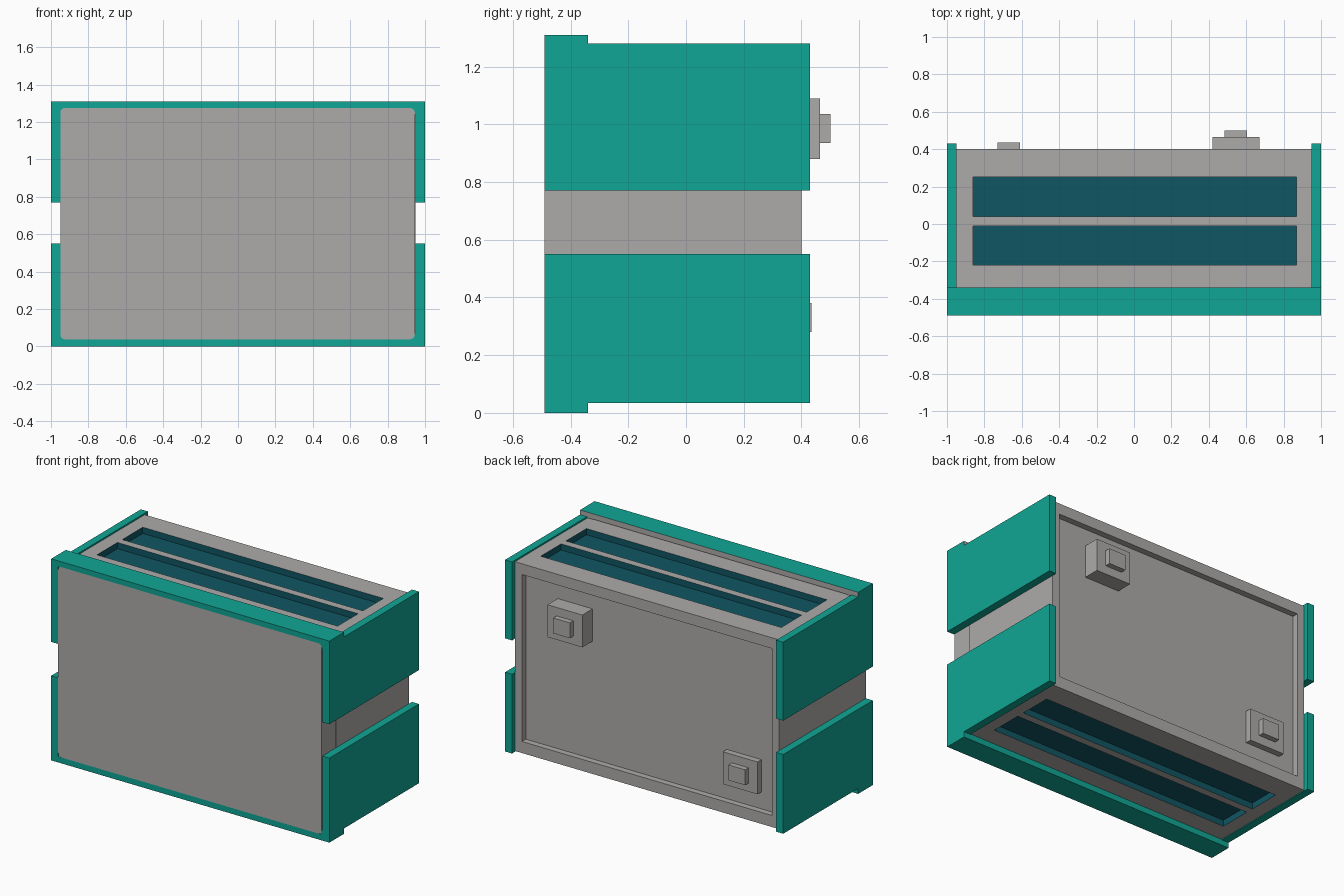
import bpy

if "Cube" in bpy.data.objects:
    bpy.data.objects.remove(bpy.data.objects["Cube"])


def material(name, rgb):
    m = bpy.data.materials.new(name)
    m.diffuse_color = (*rgb, 1)
    m.use_nodes = True
    m.node_tree.nodes["Principled BSDF"].inputs["Base Color"].default_value = m.diffuse_color
    return m


GREY = material("warm grey", (0.42, 0.41, 0.40))
TEAL = material("teal", (0.005, 0.38, 0.30))
DARK = material("dark teal", (0.005, 0.093, 0.125))


def box(name, x, y, z, mat):
    """Axis-aligned box from (min, max) pairs."""
    bpy.ops.mesh.primitive_cube_add(size=1)
    ob = bpy.context.object
    ob.name = name
    for v in ob.data.vertices:
        v.co = [lo + (hi - lo) * (c + 0.5) for c, (lo, hi) in zip(v.co, (x, y, z))]
    ob.data.materials.append(mat)
    return ob


def cut(target, cutter):
    """Subtract the cutter, keeping the cutter's colour on the new walls."""
    cutter.hide_render = True
    mod = target.modifiers.new("cut", 'BOOLEAN')
    mod.operation = 'DIFFERENCE'
    mod.solver = 'EXACT'
    mod.material_mode = 'TRANSFER'
    mod.object = cutter
    bpy.context.view_layer.objects.active = target
    bpy.ops.object.modifier_apply(modifier=mod.name)
    bpy.data.objects.remove(cutter)


# main body with vent slots above and below and a recessed back panel
body = box("body", (-0.95, 0.95), (-0.35, 0.40), (0.04, 1.27), GREY)
for y in ((0.04, 0.25), (-0.22, -0.01)):
    for z in ((1.23, 1.4), (-0.1, 0.08)):
        cut(body, box("slot_cutter", (-0.86, 0.87), y, z, DARK))
cut(body, box("back_cutter", (-0.90, 0.90), (0.36, 0.6), (0.115, 1.20), GREY))

# front plate with rounded corners
plate = box("front_plate", (-0.95, 0.945), (-0.49, -0.35), (0.038, 1.275), GREY)
bevel = plate.modifiers.new("round", 'BEVEL')
bevel.width = 0.025
bevel.segments = 4
bevel.limit_method = 'WEIGHT'
weights = plate.data.attributes.new("bevel_weight_edge", 'FLOAT', 'EDGE')
for e in plate.data.edges:
    a, b = (plate.data.vertices[i].co for i in e.vertices)
    weights.data[e.index].value = float(abs(a.y - b.y) > 0.1)

# teal lips across the front, with fillers behind the rounded corners
for label, z, corner in (("lower", (0, 0.038), (0.036, 0.07)),
                         ("upper", (1.275, 1.31), (1.24, 1.277))):
    lip = box(label + "_front_lip", (-1, 1), (-0.49, -0.34), z, TEAL)
    for s in (-1, 1):
        box(label + "_corner_filler", sorted((s * 0.915, s * 0.955)),
            (-0.489, -0.345), corner, TEAL)

# the rear edge of the upper lip is grey
lip.data.materials.append(GREY)
for p in lip.data.polygons:
    if p.normal.y > 0.9:
        p.material_index = 1

# split side panels
for s, side in ((-1, "left"), (1, "right")):
    for label, z in (("lower", (0.035, 0.55)), ("upper", (0.77, 1.28))):
        box(f"{side}_{label}_panel", sorted((s * 0.95, s)), (-0.49, 0.43), z, TEAL)

# stepped connectors on the back panel
for name, cx, cz, depth in (("upper_connector", 0.545, 0.985, 0.465),
                            ("lower_connector", -0.67, 0.33, 0.40)):
    box(name + "_base", (cx - 0.125, cx + 0.125), (0.355, depth),
        (cz - 0.105, cz + 0.105), GREY)
    box(name + "_tip", (cx - 0.06, cx + 0.06), (depth - 0.01, depth + 0.035),
        (cz - 0.05, cz + 0.05), GREY)
